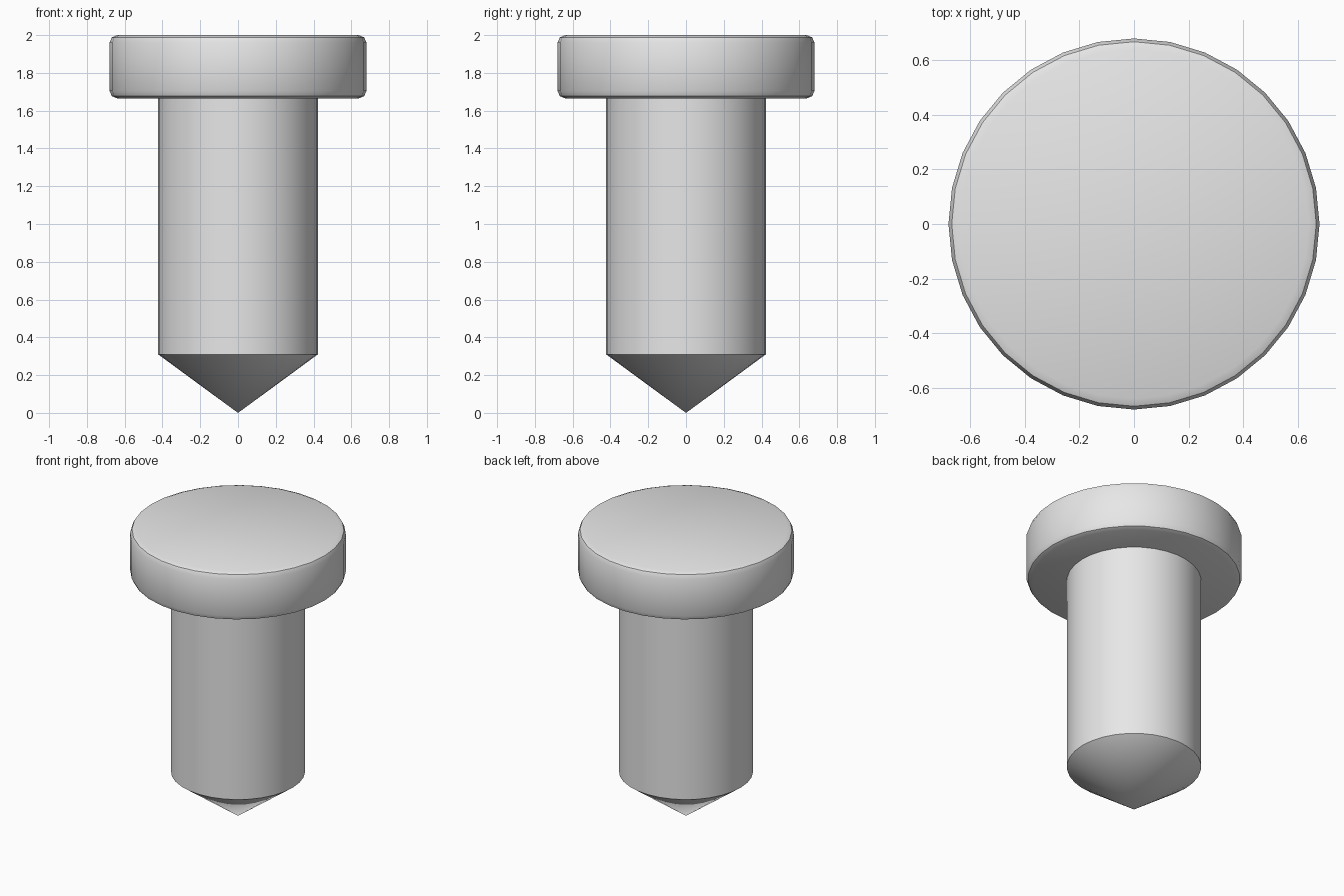
import bpy
import bmesh
from math import cos, sin, tau, radians

cube = bpy.data.objects.get("Cube")
if cube:
    bpy.data.objects.remove(cube, do_unlink=True)

SIDES = 32

grey = bpy.data.materials.new("plain light grey")
grey.use_nodes = True
colour = (0.8, 0.8, 0.8, 1)
grey.diffuse_color = colour
grey.node_tree.nodes["Principled BSDF"].inputs["Base Color"].default_value = colour


def turned_part(name, profile):
    """Turn a (radius, height) profile, listed bottom to top, into a closed solid."""
    bm = bmesh.new()
    rings = []
    for r, z in profile:
        count = SIDES if r > 0 else 1
        rings.append([bm.verts.new((r * cos(tau * i / SIDES), r * sin(tau * i / SIDES), z))
                      for i in range(count)])
    for low, high in zip(rings, rings[1:]):
        for i in range(SIDES):
            j = (i + 1) % SIDES
            if len(low) == 1:
                bm.faces.new((low[0], high[j], high[i]))
            else:
                bm.faces.new((low[i], low[j], high[j], high[i]))
    for ring in (rings[0], rings[-1]):
        if len(ring) > 1:
            bm.faces.new(ring)
    bmesh.ops.recalc_face_normals(bm, faces=bm.faces)
    mesh = bpy.data.meshes.new(name)
    bm.to_mesh(mesh)
    bm.free()
    mesh.materials.append(grey)
    obj = bpy.data.objects.new(name, mesh)
    bpy.context.collection.objects.link(obj)
    bpy.ops.object.select_all(action='DESELECT')
    obj.select_set(True)
    bpy.context.view_layer.objects.active = obj
    bpy.ops.object.shade_smooth_by_angle(angle=radians(30))
    return obj


# Wide disc head with a two-step rounded rim, the same above and below
BOTTOM, TOP = 1.665, 2.0
rim = [(0.64, 0), (0.668, 0.012), (0.68, 0.04)]
head_profile = [(r, BOTTOM + d) for r, d in rim] + [(r, TOP - d) for r, d in reversed(rim)]
turned_part("head", head_profile)

# Straight shaft ending in a conical point
turned_part("pointed_shaft", [(0, 0), (0.423, 0.31), (0.423, BOTTOM + 0.01)])
